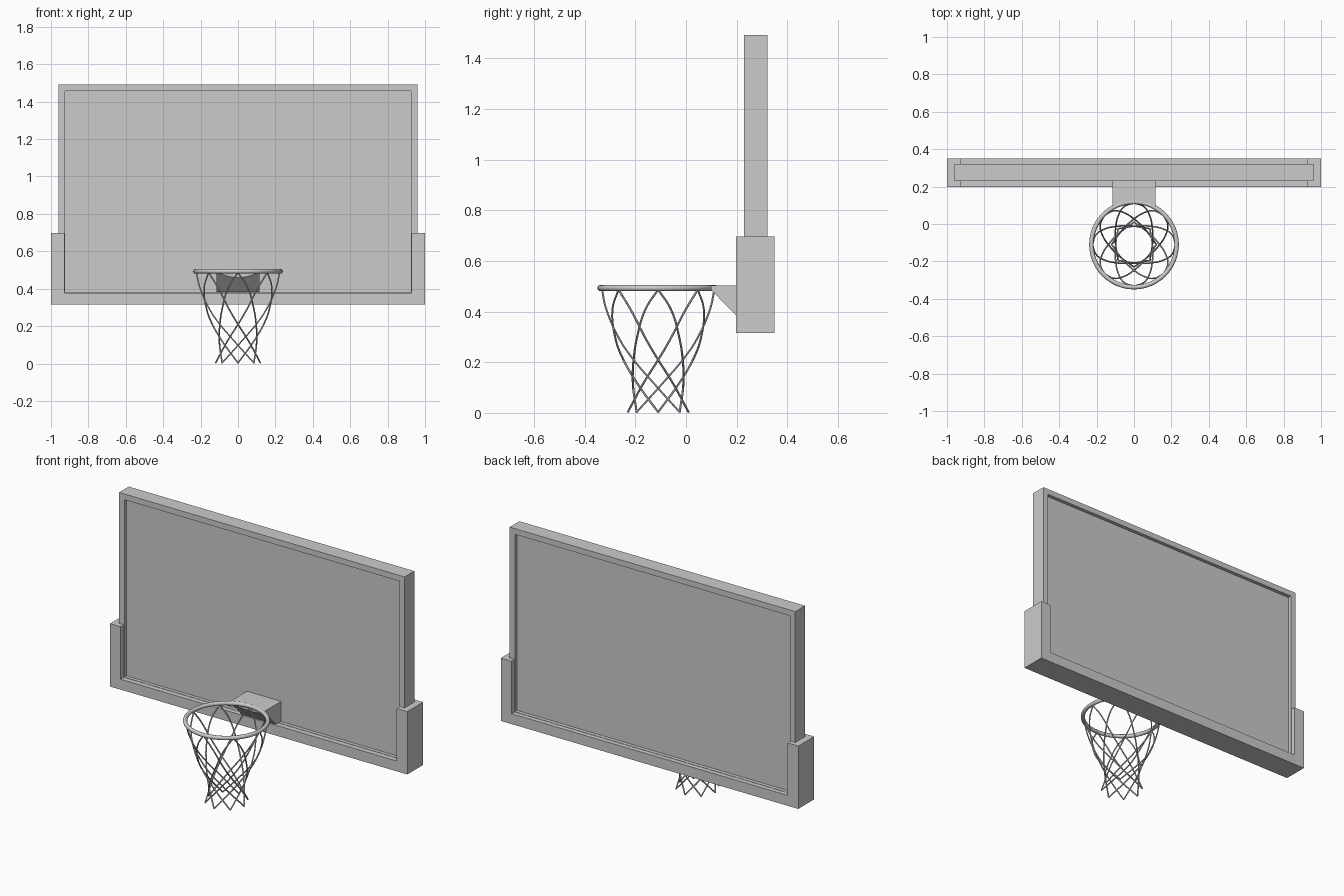
import bpy, bmesh
from math import sin, cos, pi, sqrt

if "Cube" in bpy.data.objects:
    bpy.data.objects.remove(bpy.data.objects["Cube"])

RING_Y, RING_Z, RING_R, TUBE = -0.11, 0.493, 0.228, 0.012


def finish(name, bm):
    bmesh.ops.recalc_face_normals(bm, faces=bm.faces)
    mesh = bpy.data.meshes.new(name)
    bm.to_mesh(mesh)
    bm.free()
    obj = bpy.data.objects.new(name, mesh)
    bpy.context.collection.objects.link(obj)
    return obj


def plate(name, points, faces, y0, y1):
    """Flat outline in the xz plane, thickened from y0 to y1."""
    bm = bmesh.new()
    vs = [bm.verts.new((x, y0, z)) for x, z in points]
    fs = [bm.faces.new([vs[i] for i in f]) for f in faces]
    ext = bmesh.ops.extrude_face_region(bm, geom=fs, use_keep_orig=True)
    for v in ext["geom"]:
        if isinstance(v, bmesh.types.BMVert):
            v.co.y = y1
    return finish(name, bm)


def rect(x, z0, z1):
    return [(-x, z0), (x, z0), (x, z1), (-x, z1)]


# Board panel, recessed inside its frame
plate("board_panel", rect(0.94, 0.36, 1.475), [range(4)], 0.25, 0.30)
plate("board_frame", rect(0.96, 0.34, 1.493) + rect(0.925, 0.38, 1.458),
      [(i, (i + 1) % 4, (i + 1) % 4 + 4, i + 4) for i in range(4)], 0.229, 0.322)

# U-shaped padding around the lower edge
plate("edge_padding",
      [(-1, 0.315), (1, 0.315), (1, 0.697), (0.928, 0.697), (0.928, 0.378),
       (-0.928, 0.378), (-0.928, 0.697), (-1, 0.697)], [range(8)], 0.198, 0.35)

# Wedge bracket whose front edge follows the ring
bm = bmesh.new()
rows = []
N = 12
for i in range(N + 1):
    x = 0.115 * (2 * i / N - 1)
    y = RING_Y + sqrt((RING_R + 0.006) ** 2 - x * x)
    slope_z = 0.485 - (y - 0.10) * 1.03
    prof = [(y, 0.503), (y, slope_z), (0.2, 0.382), (0.255, 0.382), (0.255, 0.503)]
    rows.append([bm.verts.new((x, py, pz)) for py, pz in prof])
for a, b in zip(rows, rows[1:]):
    for k in range(5):
        bm.faces.new((a[k], b[k], b[(k + 1) % 5], a[(k + 1) % 5]))
bm.faces.new(rows[0])
bm.faces.new(rows[-1])
finish("ring_bracket", bm)

# Ring
bpy.ops.mesh.primitive_torus_add(location=(0, RING_Y, RING_Z), major_radius=RING_R,
                                 minor_radius=TUBE, major_segments=48, minor_segments=12)
bpy.context.object.name = "ring"
bpy.ops.object.shade_smooth()

# Net: one strand path turned round eight hooks, in both directions
strand = [(0.222, 0, 0.487), (0.205, 0.05, 0.41), (0.152, 0.085, 0.29),
          (0.105, 0.096, 0.22), (0.02, 0.1, 0.12), (-0.085, 0.085, 0.003)]
curve = bpy.data.curves.new("net", "CURVE")
curve.dimensions = "3D"
curve.bevel_depth = 0.0042
curve.bevel_resolution = 1
curve.resolution_u = 5
curve.use_fill_caps = True
for k in range(8):
    c, s = cos(k * pi / 4), sin(k * pi / 4)
    for side in (1, -1):
        sp = curve.splines.new("BEZIER")
        sp.bezier_points.add(len(strand) - 1)
        for p, (u, v, z) in zip(sp.bezier_points, strand):
            v *= side
            p.co = (u * c - v * s, RING_Y + u * s + v * c, z)
            p.handle_left_type = p.handle_right_type = "AUTO"
net = bpy.data.objects.new("net", curve)
bpy.context.collection.objects.link(net)
bpy.ops.object.select_all(action="DESELECT")
net.select_set(True)
bpy.context.view_layer.objects.active = net
bpy.ops.object.convert(target="MESH")
bpy.ops.object.shade_smooth_by_angle()
